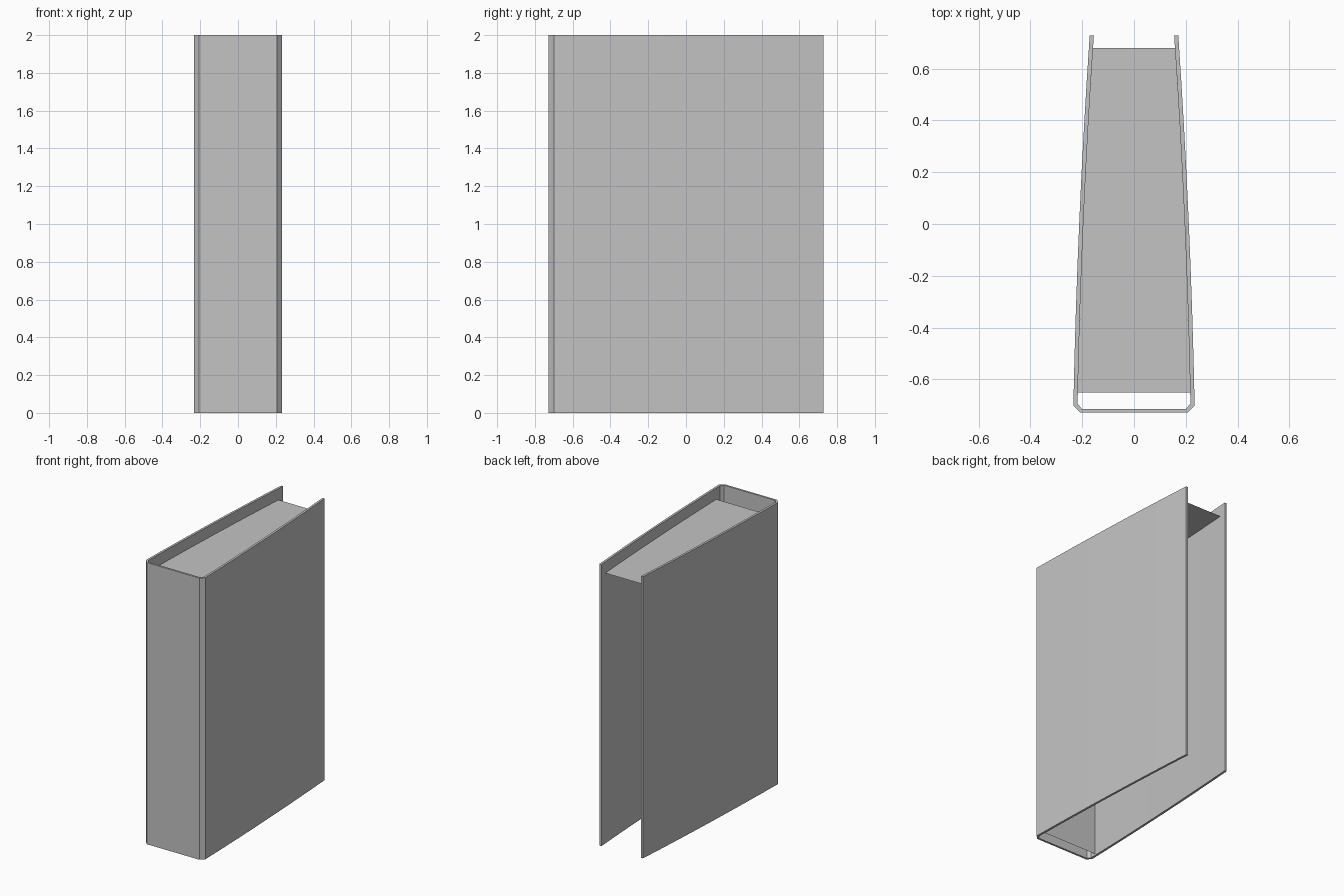
import bpy
import bmesh

HEIGHT, BACK, FRONT = 2.0, 0.728, -0.728
BOARD = 0.016          # cover thickness
PAGE_TOP, PAGE_FRONT, PAGE_BACK = 1.92, -0.65, 0.68
STEPS = 8

cube = bpy.data.objects.get("Cube")
if cube:
    bpy.data.objects.remove(cube, do_unlink=True)

grey = bpy.data.materials.new("plain grey")
grey.use_nodes = True
colour = (0.55, 0.55, 0.55, 1)
grey.diffuse_color = colour
grey.node_tree.nodes["Principled BSDF"].inputs["Base Color"].default_value = colour


def outer_x(y):
    """Half width of the gently bowed cover at depth y."""
    t = (y + 0.7) / (BACK + 0.7)
    return 0.234 - 0.063 * t + 0.034 * t * (1 - t)


def side(y_from, y_to, inset):
    ys = [y_from + (y_to - y_from) * i / STEPS for i in range(STEPS + 1)]
    return [(outer_x(y) - inset, y) for y in ys]


def mirrored(half):
    return half + [(-x, y) for x, y in reversed(half)]


def finish(name, bm):
    mesh = bpy.data.meshes.new(name)
    bm.to_mesh(mesh)
    bm.free()
    mesh.materials.append(grey)
    obj = bpy.data.objects.new(name, mesh)
    bpy.context.collection.objects.link(obj)
    bpy.ops.object.select_all(action="DESELECT")
    obj.select_set(True)
    bpy.context.view_layer.objects.active = obj
    bpy.ops.object.shade_smooth_by_angle(angle=0.3)


# Cover: a U-shaped strip with chamfered spine corners, extruded upward
outer = mirrored(side(BACK, -0.70, 0) + [(0.207, FRONT)])
inner = mirrored(side(BACK, -0.693, BOARD) + [(0.201, FRONT + 0.014)])
bm = bmesh.new()
rings = [[bm.verts.new((x, y, z)) for x, y in path]
         for path, z in ((outer, 0), (outer, HEIGHT), (inner, HEIGHT), (inner, 0))]
for a, b in zip(rings, rings[1:] + rings[:1]):
    for i in range(len(outer) - 1):
        bm.faces.new((a[i], a[i + 1], b[i + 1], b[i]))
for i in (0, -1):
    bm.faces.new([ring[i] for ring in rings])
bmesh.ops.recalc_face_normals(bm, faces=bm.faces)
finish("book_cover", bm)

# Page top: flat sheet recessed between the boards
bm = bmesh.new()
outline = mirrored(side(PAGE_BACK, PAGE_FRONT, BOARD))
face = bm.faces.new([bm.verts.new((x, y, PAGE_TOP)) for x, y in outline])
face.normal_update()
if face.normal.z < 0:
    face.normal_flip()
finish("page_top", bm)

# Page binding: upright sheet just behind the spine
bm = bmesh.new()
w = outer_x(PAGE_FRONT) - BOARD
bm.faces.new([bm.verts.new((x, PAGE_FRONT, z))
              for x, z in ((-w, 0.01), (w, 0.01), (w, PAGE_TOP), (-w, PAGE_TOP))])
finish("page_binding", bm)
